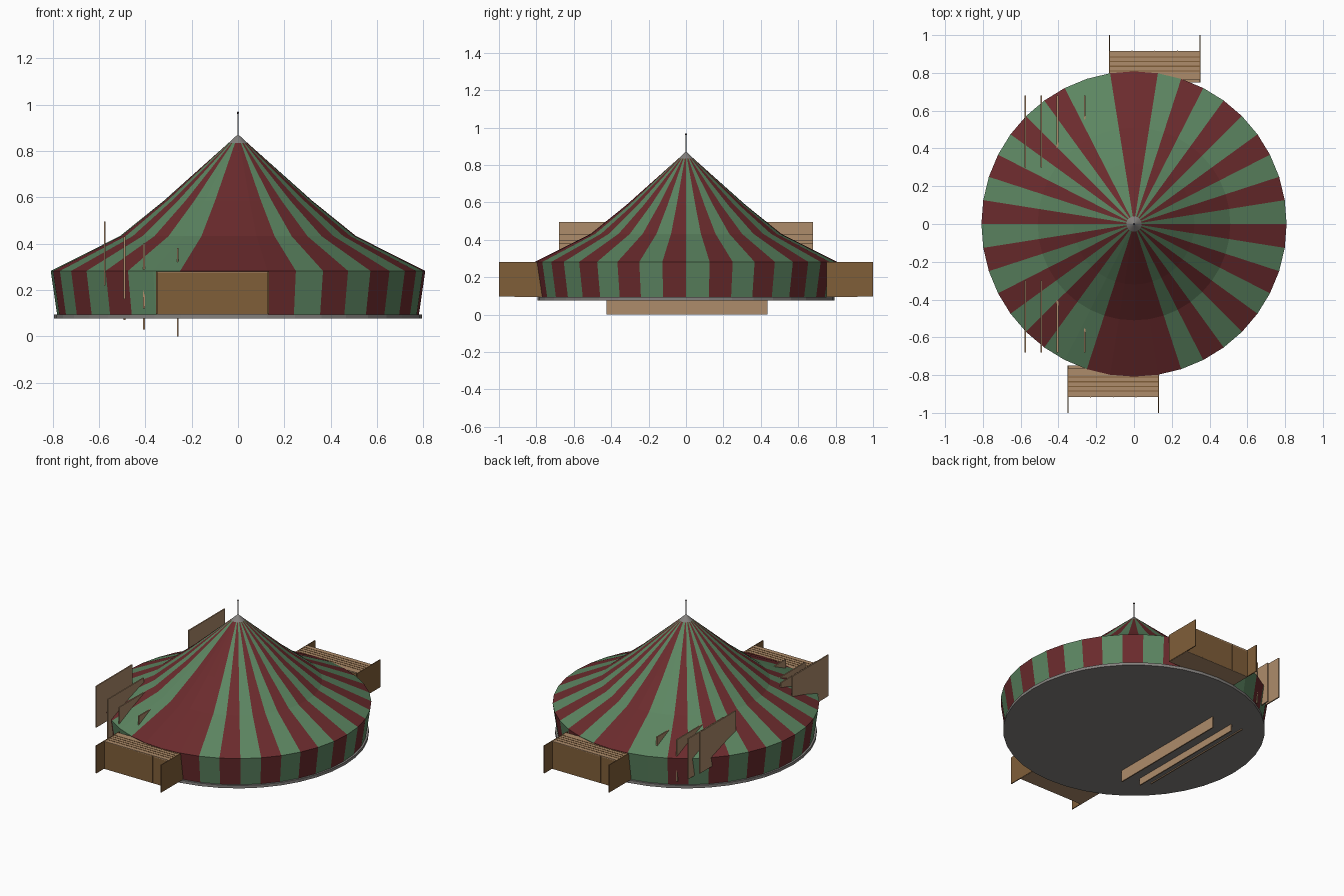
import bpy, bmesh, math

if "Cube" in bpy.data.objects:
    bpy.data.objects.remove(bpy.data.objects["Cube"])


def srgb(r, g, b):
    f = lambda c: c / 12.92 if c <= 0.04045 else ((c + 0.055) / 1.055) ** 2.4
    return (f(r / 255), f(g / 255), f(b / 255), 1)


def material(name, *rgb):
    m = bpy.data.materials.new(name)
    m.diffuse_color = srgb(*rgb)
    m.use_nodes = True
    m.node_tree.nodes["Principled BSDF"].inputs["Base Color"].default_value = m.diffuse_color
    return m


RED = material("canvas red", 107, 43, 45)
GREEN = material("canvas green", 92, 133, 97)
BROWN = material("wood brown", 128, 94, 57)
TAN = material("wood tan", 174, 140, 107)
GREY = material("base grey", 132, 129, 126)
IRON = material("pole iron", 70, 62, 62)


def finish(name, bm, mats):
    me = bpy.data.meshes.new(name)
    bm.normal_update()
    bm.to_mesh(me)
    bm.free()
    for m in mats:
        me.materials.append(m)
    ob = bpy.data.objects.new(name, me)
    bpy.context.collection.objects.link(ob)
    return ob


def box(name, x0, x1, y0, y1, z0, z1, mat):
    bm = bmesh.new()
    bmesh.ops.create_cube(bm, size=1)
    for v in bm.verts:
        v.co.x = (x0 + x1) / 2 + v.co.x * (x1 - x0)
        v.co.y = (y0 + y1) / 2 + v.co.y * (y1 - y0)
        v.co.z = (z0 + z1) / 2 + v.co.z * (z1 - z0)
    return finish(name, bm, [mat])


SIDES = 40


def lathe(name, profile, mats, rule):
    """Revolve (r, z) points; segment 0 starts at -y and runs towards +x."""
    bm = bmesh.new()
    rings = []
    for r, z in profile:
        if r == 0:
            rings.append([bm.verts.new((0, 0, z))] * SIDES)
        else:
            rings.append([bm.verts.new((r * math.sin(k * math.tau / SIDES),
                                        -r * math.cos(k * math.tau / SIDES), z))
                          for k in range(SIDES)])
    for i in range(len(rings) - 1):
        a, b = rings[i], rings[i + 1]
        for k in range(SIDES):
            j = (k + 1) % SIDES
            loop = list(dict.fromkeys((a[k], a[j], b[j], b[k])))
            bm.faces.new(loop).material_index = rule(i, k)
    return finish(name, bm, mats)


# Striped canvas: odd segments red, wide red panels front and back,
# each with a double green panel on its left-hand (-x) side
def stripe(i, k):
    if i == 4:
        return 2
    if k in (0, 20, 38):
        return 0
    return 0 if k % 2 and k not in (21, 37) else 1


lathe("tent_canvas",
      [(0.78, 0.09), (0.808, 0.282), (0.51, 0.432), (0.32, 0.585),
       (0.04, 0.835), (0, 0.872)],
      [RED, GREEN, GREY], stripe)

# Floor disc
lathe("floor_disc", [(0, 0.076), (0.793, 0.076), (0.793, 0.095), (0, 0.095)],
      [GREY], lambda i, k: 0)

# Pole and finial
bm = bmesh.new()
bmesh.ops.create_cone(bm, cap_ends=True, segments=6, radius1=0.002,
                      radius2=0.002, depth=0.13)
for v in bm.verts:
    v.co.z += 0.9
finish("top_pole", bm, [GREY])
bm = bmesh.new()
bmesh.ops.create_icosphere(bm, subdivisions=1, radius=0.006)
for v in bm.verts:
    v.co.z += 0.964
finish("pole_finial", bm, [IRON])


# Entrance porches: the back one is the front one turned half a circle
def porch(tag, s):
    def part(name, x0, x1, y0, y1, z0, z1, mat):
        xs, ys = sorted((x0 * s, x1 * s)), sorted((y0 * s, y1 * s))
        box(tag + name, *xs, *ys, z0, z1, mat)

    part("_porch_front", -0.35, 0.13, -0.916, -0.908, 0.096, 0.276, BROWN)
    part("_porch_roof", -0.35, 0.13, -0.916, -0.765, 0.27, 0.279, TAN)
    part("_porch_floor", -0.35, 0.13, -0.916, -0.75, 0.094, 0.10, TAN)
    for x in (-0.35, 0.13):
        part("_porch_side", x - 0.003, x + 0.003, -1.0, -0.75, 0.096, 0.28, BROWN)
    for y in (-0.885, -0.86, -0.835, -0.81):
        part("_porch_roof_gap", -0.35, 0.13, y - 0.003, y + 0.003, 0.275, 0.2805, BROWN)
    for x in (-0.23, -0.11, 0.01):
        part("_porch_front_gap", x - 0.002, x + 0.002, -0.9175, -0.91, 0.097, 0.275, BROWN)


porch("front", 1)
porch("back", -1)


# Seating boards: thin upright plank panels that poke through the canvas
def board(name, x, y0, y1, z0, z1):
    n = max(3, round((y1 - y0) / 0.075))
    step = (y1 - y0) / n
    for i in range(n):
        box(name, x - 0.004, x + 0.004, y0 + i * step, y0 + (i + 1) * step, z0, z1, TAN)


for x, low, high in ((-0.575, 0.22, 0.495), (-0.49, 0.16, 0.43),
                     (-0.405, 0.12, 0.40), (-0.26, 0.11, 0.38)):
    board("left_seat_board", x, 0.30, 0.68, low, high)
    board("right_seat_board", x, -0.68, -0.30, low, high)
for x, low in ((-0.49, 0.07), (-0.405, 0.03), (-0.26, 0.0)):
    board("middle_seat_board", x, -0.425, 0.435, low, low + 0.25)
